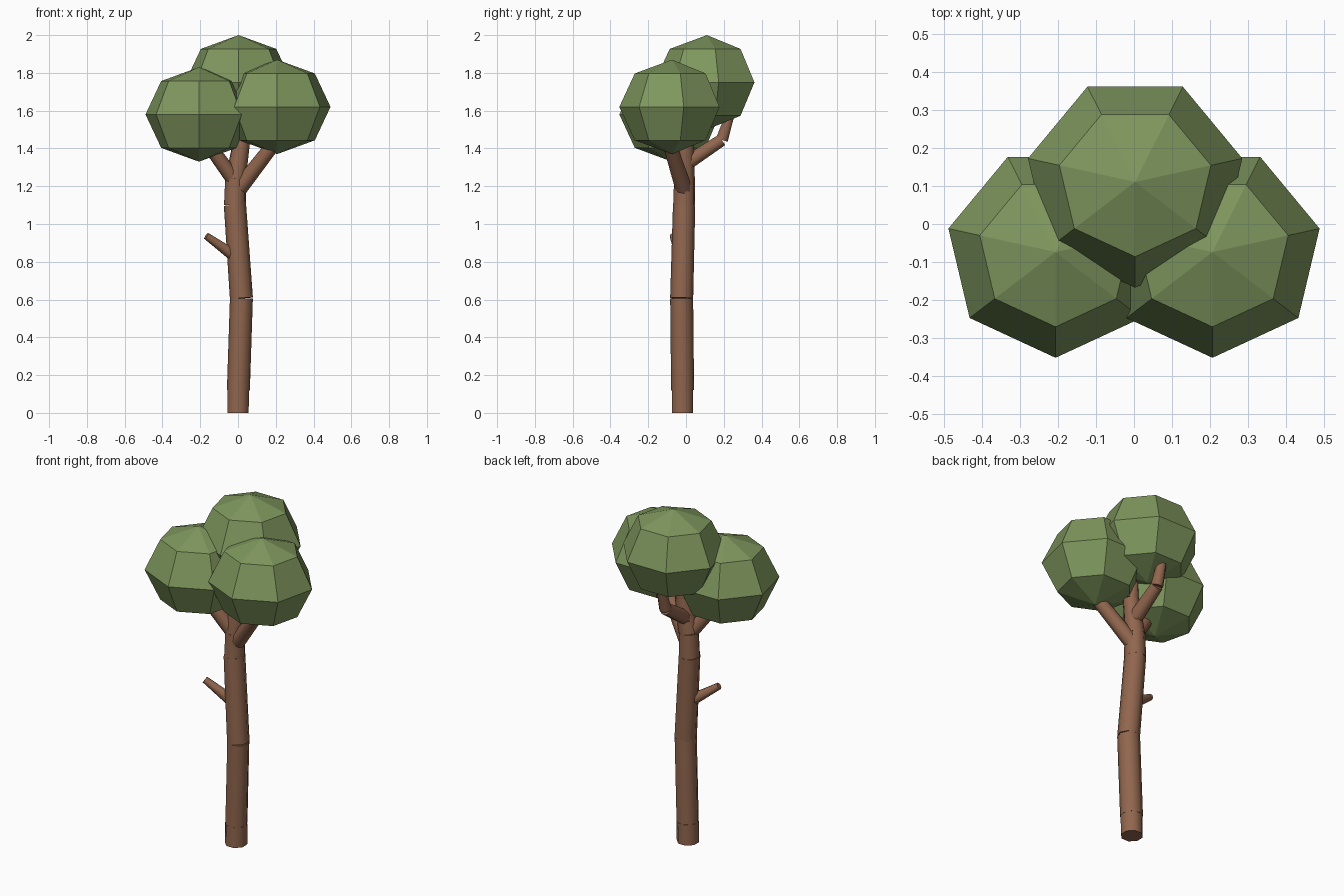
import bpy, bmesh, math
from mathutils import Vector, Matrix

if "Cube" in bpy.data.objects:
    bpy.data.objects.remove(bpy.data.objects["Cube"])


def material(name, rgb):
    m = bpy.data.materials.new(name)
    m.diffuse_color = (*rgb, 1)
    m.use_nodes = True
    m.node_tree.nodes["Principled BSDF"].inputs["Base Color"].default_value = m.diffuse_color
    return m


bark = material("brown bark", (0.283, 0.133, 0.076))
leaf = material("green leaves", (0.209, 0.305, 0.109))


def add_object(name, bm, mat):
    bmesh.ops.recalc_face_normals(bm, faces=bm.faces)
    mesh = bpy.data.meshes.new(name)
    bm.to_mesh(mesh)
    bm.free()
    mesh.materials.append(mat)
    ob = bpy.data.objects.new(name, mesh)
    bpy.context.collection.objects.link(ob)
    return ob


def limb(name, points, level=False):
    """Separate eight-sided tubes between (x, y, z, radius) points."""
    bm = bmesh.new()
    for a, b in zip(points, points[1:]):
        start, end = Vector(a[:3]), Vector(b[:3])
        axis = end - start
        turn = axis.to_track_quat('Z', 'Y').to_matrix().to_4x4()
        place = Matrix.Translation((start + end) / 2) @ turn
        new = bmesh.ops.create_cone(
            bm, cap_ends=True, segments=8, radius1=a[3], radius2=b[3],
            depth=axis.length, matrix=place @ Matrix.Rotation(math.pi / 8, 4, 'Z'))
        if level:
            for v in new["verts"]:
                if v.co.z < 0.03:
                    v.co.z = 0
    for f in bm.faces:
        f.smooth = len(f.verts) == 4      # round sides, flat ends
    for e in bm.edges:
        e.smooth = all(len(f.verts) == 4 for f in e.link_faces)
    return add_object(name, bm, bark)


def leaf_ball(name, centre, radii=(0.29, 0.279, 0.25), sides=7):
    """Faceted ball with one corner facing the front."""
    bm = bmesh.new()
    c = Vector(centre)
    rings = []
    for lat in (-math.pi / 4, 0, math.pi / 4):
        ring = []
        for i in range(sides):
            a = -math.pi / 2 + math.tau * i / sides
            ring.append(bm.verts.new(c + Vector((
                radii[0] * math.cos(lat) * math.cos(a),
                radii[1] * math.cos(lat) * math.sin(a),
                radii[2] * math.sin(lat)))))
        rings.append(ring)
    bottom = bm.verts.new(c - Vector((0, 0, radii[2])))
    top = bm.verts.new(c + Vector((0, 0, radii[2])))
    for i in range(sides):
        j = (i + 1) % sides
        for low, high in zip(rings, rings[1:]):
            bm.faces.new((low[i], low[j], high[j], high[i]))
        bm.faces.new((bottom, rings[0][j], rings[0][i]))
        bm.faces.new((top, rings[2][i], rings[2][j]))
    return add_object(name, bm, leaf)


# Crooked trunk, in stacked logs
limb("trunk", [(0.0, -0.018, 0, 0.061), (0.002, -0.018, 0.12, 0.061),
               (0.018, -0.023, 0.607, 0.061), (-0.016, -0.01, 1.1, 0.059),
               (-0.013, -0.008, 1.24, 0.056), (0.02, -0.002, 1.44, 0.045),
               (0.02, 0.02, 1.58, 0.025)], level=True)

# Branches carrying the crown
limb("left_branch", [(-0.01, -0.01, 1.22, 0.042), (-0.2, -0.085, 1.48, 0.034)])
limb("right_branch", [(0.0, -0.01, 1.18, 0.044), (0.21, -0.095, 1.45, 0.036)])
limb("back_branch", [(0.0, 0.0, 1.32, 0.042), (0.0, 0.19, 1.445, 0.035),
                     (0.0, 0.23, 1.57, 0.026)])

# Broken twig on the left
limb("twig", [(-0.01, -0.02, 0.825, 0.034), (-0.168, -0.068, 0.937, 0.019)])

# Crown
leaf_ball("left_foliage", (-0.207, -0.074, 1.58))
leaf_ball("right_foliage", (0.207, -0.074, 1.62))
leaf_ball("back_foliage", (0.003, 0.111, 1.75))
